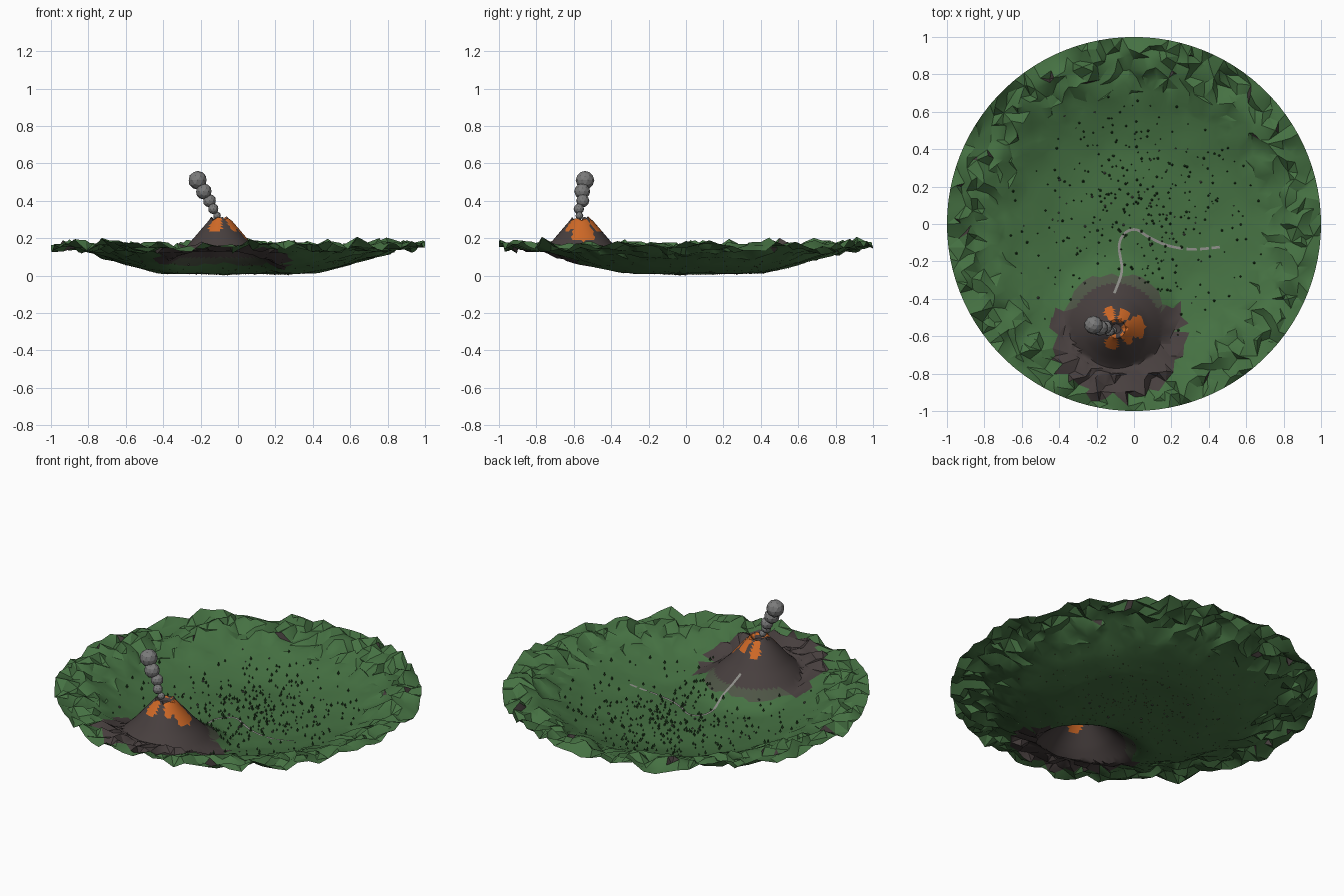
import bpy, bmesh, math, random
from mathutils import Vector, Matrix, noise
from mathutils.bvhtree import BVHTree
from mathutils.geometry import delaunay_2d_cdt

random.seed(7)
if "Cube" in bpy.data.objects:
    bpy.data.objects.remove(bpy.data.objects["Cube"])


def material(name, r, g, b):
    m = bpy.data.materials.new(name)
    m.use_nodes = True
    m.diffuse_color = (r, g, b, 1)
    m.node_tree.nodes["Principled BSDF"].inputs["Base Color"].default_value = (r, g, b, 1)
    return m


GRASS = material("grass green", 0.06, 0.165, 0.055)
ROCK = material("volcanic rock", 0.064, 0.05, 0.049)
HALO = material("mossy ash", 0.075, 0.09, 0.06)
LAVA = material("lava orange", 0.62, 0.14, 0.02)
SMOKE = material("smoke grey", 0.2, 0.2, 0.2)
PATH = material("path grey", 0.27, 0.27, 0.25)
LEAF = material("tree green", 0.02, 0.07, 0.02)
TRUNK = material("trunk brown", 0.08, 0.04, 0.02)
STONE = material("stone grey", 0.1, 0.1, 0.09)

PEAK = Vector((-0.095, -0.56))
BOWL = [(0, 0.008), (0.42, 0.012), (0.6, 0.055), (0.7, 0.095), (0.8, 0.135), (0.9, 0.16), (1.01, 0.165)]
CONE = [(0, 0.275), (0.025, 0.28), (0.05, 0.308), (0.1, 0.25), (0.17, 0.168), (0.25, 0.09), (0.34, 0.03), (0.4, 0)]


def ramp(v, low, high):
    return max(0, min(1, (v - low) / (high - low)))


def lookup(profile, d):
    for (a, za), (b, zb) in zip(profile, profile[1:]):
        if d <= b:
            return za + (zb - za) * (d - a) / (b - a)
    return profile[-1][1]


# Ground height: bowl, broad bumps and small crags near the rim, cone on top
def height(p):
    d = (p - PEAK).length
    crag = ramp(p.length, 0.62, 0.85) * ramp(d, 0.2, 0.3)
    bumps = noise.noise(Vector((p.x * 6, p.y * 6, 0)))
    z = lookup(BOWL, p.length) + bumps * (0.008 + 0.03 * crag) + random.uniform(-0.026, 0.026) * crag
    return max(0, z, lookup(CONE, d) if d < 0.4 else 0)


def finish(name, bm, mats, smooth=False):
    me = bpy.data.meshes.new(name)
    bm.to_mesh(me)
    bm.free()
    for m in mats:
        me.materials.append(m)
    ob = bpy.data.objects.new(name, me)
    bpy.context.collection.objects.link(ob)
    if smooth:
        bpy.ops.object.select_all(action="DESELECT")
        ob.select_set(True)
        bpy.context.view_layer.objects.active = ob
        bpy.ops.object.shade_smooth_by_angle(angle=math.radians(30))
    return ob


# Terrain points: jittered grid, round rim and rings around the volcano
def ring(center, radius, count, turn=0):
    return [Vector((center[0] + radius * math.cos(math.tau * (i + turn) / count),
                    center[1] + radius * math.sin(math.tau * (i + turn) / count))) for i in range(count)]


STEP = 0.046
points = ring((0, 0), 1, 100)
for i in range(-22, 23):
    for j in range(-22, 23):
        p = Vector((i + random.uniform(-.48, .48), j + random.uniform(-.48, .48))) * STEP
        if p.length < 0.975 and (p - PEAK).length > 0.27:
            points.append(p)
points.append(PEAK.copy())
for k in range(1, 21):
    points += ring(PEAK, 0.0125 * k, 16 + 2 * k, 0.5 * (k % 2))

# Lava streams: direction in degrees, half width, inner and outer reach
STREAMS = [(5, 30, 0.03, 0.155), (62, 19, 0.035, 0.115), (112, 17, 0.035, 0.125),
           (-42, 17, 0.035, 0.11), (-108, 24, 0.03, 0.115)]


def is_lava(offset):
    a = math.degrees(math.atan2(offset.y, offset.x))
    for s, w, near, far in STREAMS:
        along = (offset.length - (near + far) / 2) / ((far - near) / 2)
        across = ((a - s + 180) % 360 - 180) / w
        if along ** 4 + across ** 2 < 1:
            return True
    return False


# Terrain: bowl with a craggy rim and a volcanic cone
verts, _, faces, *_ = delaunay_2d_cdt(points, [], [], 0, 1e-5)
bm = bmesh.new()
vs = []
for p in verts:
    z = height(p)
    if 0.045 < (p - PEAK).length < 0.055:
        z += random.uniform(-0.016, 0.01)
    vs.append(bm.verts.new((p.x, p.y, z)))
for f in faces:
    face = bm.faces.new([vs[i] for i in f])
    face.normal_update()
    if face.normal.z < 0:
        face.normal_flip()
    c = face.calc_center_median().xy
    d = (c - PEAK).length
    edge = (c - Vector((-0.085, -0.59))).length + noise.noise(Vector((c.x * 9, c.y * 9, 3))) * 0.05
    if is_lava(c - PEAK):
        face.material_index = 3
    elif d < 0.245 or (edge < 0.355 and c.y < -0.45):
        face.material_index = 1
    elif d < 0.295:
        face.material_index = 2
    elif c.length > 0.75 and face.normal.z < 0.42:
        face.material_index = 1
bm.normal_update()
ground = BVHTree.FromBMesh(bm)
finish("terrain", bm, [GRASS, ROCK, HALO, LAVA], True)


def on_ground(p, lift=0):
    return ground.ray_cast(Vector((p.x, p.y, 1)), Vector((0, 0, -1)))[0] + Vector((0, 0, lift))


# Smoke plume: growing puffs
PUFFS = [(-0.112, -0.57, 0.32, 0.021), (-0.132, -0.573, 0.357, 0.028), (-0.152, -0.552, 0.4, 0.035),
         (-0.183, -0.555, 0.45, 0.043), (-0.216, -0.54, 0.51, 0.05)]
bm = bmesh.new()
for x, y, z, r in PUFFS:
    bmesh.ops.create_icosphere(bm, subdivisions=2, radius=r, matrix=Matrix.Translation((x, y, z)))
finish("smoke_plume", bm, [SMOKE])

# Winding path: a thin ribbon laid on the ground, broken near its end
ROUTE = [Vector(p) for p in [(-0.11, -0.39), (-0.105, -0.37), (-0.065, -0.25), (-0.08, -0.12), (-0.05, -0.05),
                             (0.01, -0.03), (0.08, -0.07), (0.18, -0.115), (0.3, -0.135), (0.4, -0.13),
                             (0.48, -0.12), (0.5, -0.12)]]
line = []
for a, b, c, d in zip(ROUTE, ROUTE[1:], ROUTE[2:], ROUTE[3:]):
    for k in range(6):
        t = k / 6
        line.append(b + (c - a) * t / 2 + (2 * a - 5 * b + 4 * c - d) * t * t / 2
                    + (3 * b - a - 3 * c + d) * t ** 3 / 2)
bm = bmesh.new()
rows = []
for p, q in zip(line, line[1:]):
    side = (q - p).orthogonal().normalized() * 0.007
    rows.append([bm.verts.new(on_ground(e, 0.004)) for e in (p + side, p - side)])
for i, (a, b) in enumerate(zip(rows, rows[1:])):
    if line[i].x < 0.2 or i % 4 > 0:
        bm.faces.new((a[0], a[1], b[1], b[0]))
finish("winding_path", bm, [PATH])


# Forest and stones scattered over the valley floor
def spots(count, spread):
    while count:
        p = Vector((random.gauss(0.04, spread), random.gauss(0.06, spread)))
        if p.length < 0.7 and (p - PEAK).length > 0.29:
            count -= 1
            yield p


bm = bmesh.new()
for p in spots(330, 0.33):
    s = random.uniform(0.4, 1.05)
    for r1, r2, low, tall, index in ((0.002, 0.002, -0.003, 0.009, 1), (0.0075, 0, 0.006, 0.02, 0)):
        base = on_ground(p, (low + tall / 2) * s)
        made = bmesh.ops.create_cone(bm, cap_ends=True, segments=5, radius1=r1 * s, radius2=r2 * s, depth=tall * s,
                                     matrix=Matrix.Translation(base))
        for f in {f for v in made["verts"] for f in v.link_faces}:
            f.material_index = index
bmesh.ops.remove_doubles(bm, verts=bm.verts, dist=1e-6)
finish("forest", bm, [LEAF, TRUNK])

bm = bmesh.new()
for p in spots(45, 0.36):
    bmesh.ops.create_icosphere(bm, subdivisions=1, radius=random.uniform(0.003, 0.008),
                               matrix=Matrix.Translation(on_ground(p, 0.002)))
finish("stones", bm, [STONE])
